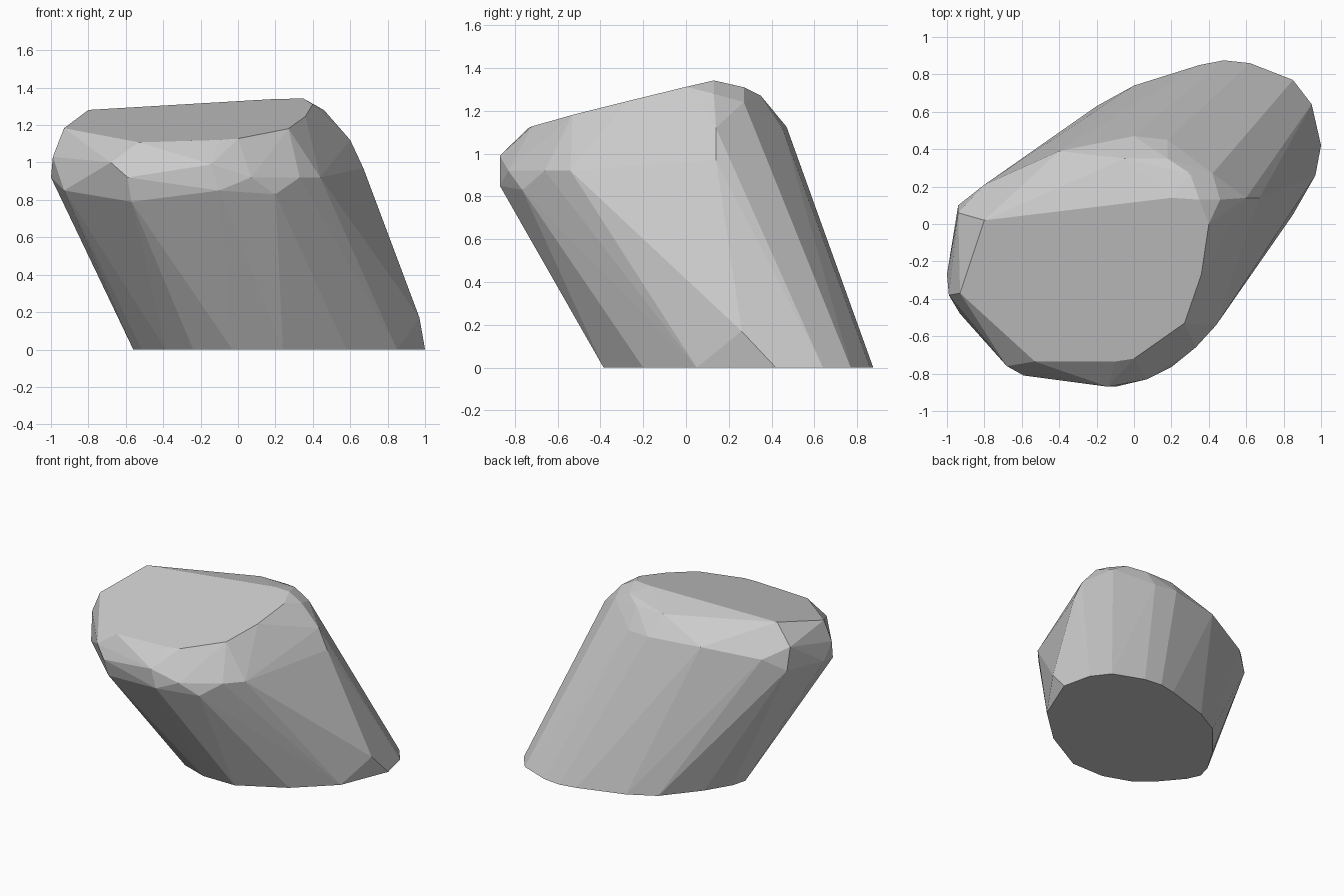
import bpy
import bmesh

# flat base outline, on the ground
base = [(-.56, .07), (-.515, -.03), (-.385, -.185), (-.24, -.31), (-.03, -.385),
        (.24, -.385), (.58, -.2), (.85, .05), (1, .42), (.95, .64), (.85, .77),
        (.62, .86), (.48, .875), (.35, .85), (0, .74), (-.2, .63), (-.415, .37), (-.53, .18)]

# sloping top facet outline, lies in one tilted plane
cap = [(-.8, .02), (-.58, .0), (.2, .14), (.35, .13), (.4, 0), (.36, -.27),
       (.27, -.53), (0, -.72), (-.1, -.735), (-.53, -.735), (-.93, -.37)]

# worn, rounded rim between the leaning sides and the top
rim_front = [(-1, -.27, .92), (-.99, -.38, 1.03), (-.93, -.48, .85), (-.68, -.76, 1.0),
             (-.59, -.81, .92), (-.57, -.78, .79), (-.14, -.87, .99), (-.1, -.87, .85),
             (.07, -.83, .92), (.2, -.765, .83), (.33, -.66, .92), (.44, -.54, .92)]
rim_back = [(.46, -.2, 1.12), (.46, .13, 1.28), (.6, .14, 1.12), (.67, .14, .97),
            (.97, .26, .17), (.42, .27, 1.24), (.3, .27, 1.31), (.18, .35, 1.27),
            (-.05, .35, 1.27), (.18, .45, 1.12), (0, .47, 1.125), (-.4, .39, 1.12),
            (-.8, .21, 1.06), (-.94, .1, .97), (-.94, .06, 1.14)]

points = [(x, y, 0) for x, y in base]
points += [(x, y, 1.3 + .03 * x + .24 * y) for x, y in cap]
points += rim_front + rim_back

# wrap the outlines in a convex boulder
bm = bmesh.new()
verts = [bm.verts.new(p) for p in points]
bmesh.ops.convex_hull(bm, input=verts)
loose = [v for v in bm.verts if not v.link_faces]
bmesh.ops.delete(bm, geom=loose, context='VERTS')
bmesh.ops.dissolve_limit(bm, angle_limit=.02, verts=bm.verts[:], edges=bm.edges[:])
bmesh.ops.recalc_face_normals(bm, faces=bm.faces[:])
mesh = bpy.data.meshes.new("boulder")
bm.to_mesh(mesh)
bm.free()
bpy.context.collection.objects.link(bpy.data.objects.new("boulder", mesh))
